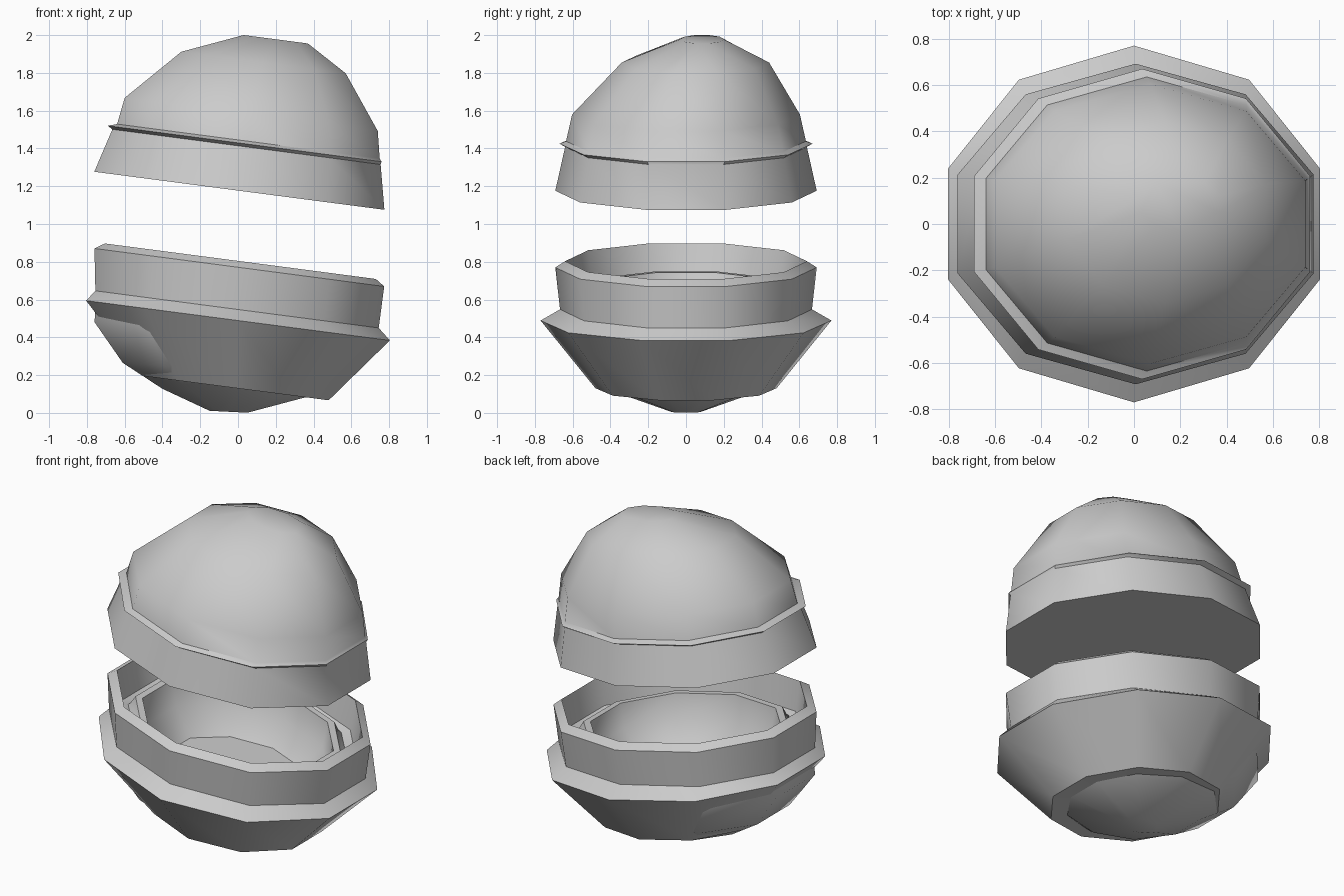
import bpy, bmesh, math

if "Cube" in bpy.data.objects:
    bpy.data.objects.remove(bpy.data.objects["Cube"], do_unlink=True)

SIDES = 10
TILT = 0.131  # drop in height towards +x

GREY = (0.6, 0.6, 0.6, 1)
grey = bpy.data.materials.new("plain_grey")
grey.use_nodes = True
grey.diffuse_color = GREY
grey.node_tree.nodes["Principled BSDF"].inputs["Base Color"].default_value = GREY


def loft(name, rings, closed=False):
    """Skin tilted oval rings: centre x, centre z, half x, half y, centre y, tilt."""
    bm = bmesh.new()
    loops = []
    for cx, cz, hx, hy, *extra in rings:
        cy = extra[0] if extra else 0
        tilt = extra[1] if len(extra) > 1 else TILT
        loop = []
        for i in range(SIDES):
            a = math.tau * (i + 0.5) / SIDES
            dx = hx * math.cos(a) / math.cos(math.pi / SIDES)
            loop.append(bm.verts.new((cx + dx, cy + hy * math.sin(a), cz - tilt * dx)))
        loops.append(loop)
    pairs = list(zip(loops, loops[1:]))
    if closed:
        pairs.append((loops[-1], loops[0]))
    else:
        bm.faces.new(loops[0])
        bm.faces.new(loops[-1])
    for low, high in pairs:
        for i in range(SIDES):
            j = (i + 1) % SIDES
            bm.faces.new((low[i], low[j], high[j], high[i]))
    bmesh.ops.recalc_face_normals(bm, faces=bm.faces)
    mesh = bpy.data.meshes.new(name)
    bm.to_mesh(mesh)
    bm.free()
    mesh.materials.append(grey)
    obj = bpy.data.objects.new(name, mesh)
    bpy.context.collection.objects.link(obj)
    bpy.ops.object.select_all(action="DESELECT")
    obj.select_set(True)
    bpy.context.view_layer.objects.active = obj
    bpy.ops.object.shade_smooth_by_angle(angle=math.radians(42))


# Lid: skewed dome, thin ledge, flared band, flat underside
loft("upper_dome", [
    (0.20, 1.978, 0.17, 0.115, 0.085),
    (0.135, 1.855, 0.435, 0.39, 0.05),
    (0.07, 1.58, 0.67, 0.603),
    (0.055, 1.438, 0.695, 0.635),
    (0.035, 1.425, 0.725, 0.67),
    (0.045, 1.408, 0.71, 0.64),
    (0.007, 1.176, 0.768, 0.692),
])

# Lower casing: bevelled collar, wide ridge, cone, open underside
loft("lower_casing", [
    (0.0125, 0.803, 0.717, 0.64),
    (0.007, 0.77, 0.767, 0.692),
    (-0.005, 0.548, 0.75, 0.667),
    (0.0, 0.489, 0.804, 0.77),
    (-0.01, 0.131, 0.49, 0.48),
    (-0.02, 0.14, 0.36, 0.34),
    (0.0, 0.58, 0.58, 0.50),
    (0.01, 0.62, 0.69, 0.61),
], closed=True)

# Bowl nested in the casing, showing at the right side and underneath
loft("inner_bowl", [
    (-0.05, 0.006, 0.10, 0.08, 0, 0.05),
    (-0.01, 0.108, 0.39, 0.37, 0, 0.05),
    (-0.04, 0.225, 0.57, 0.52, 0, 0.07),
    (-0.03, 0.43, 0.73, 0.64, 0, 0.07),
    (0.0, 0.50, 0.75, 0.66),
    (0.0, 0.62, 0.63, 0.55),
    (0.0, 0.67, 0.60, 0.53),
    (0.0, 0.67, 0.56, 0.49),
    (0.0, 0.52, 0.53, 0.46),
    (-0.01, 0.38, 0.40, 0.36),
])
